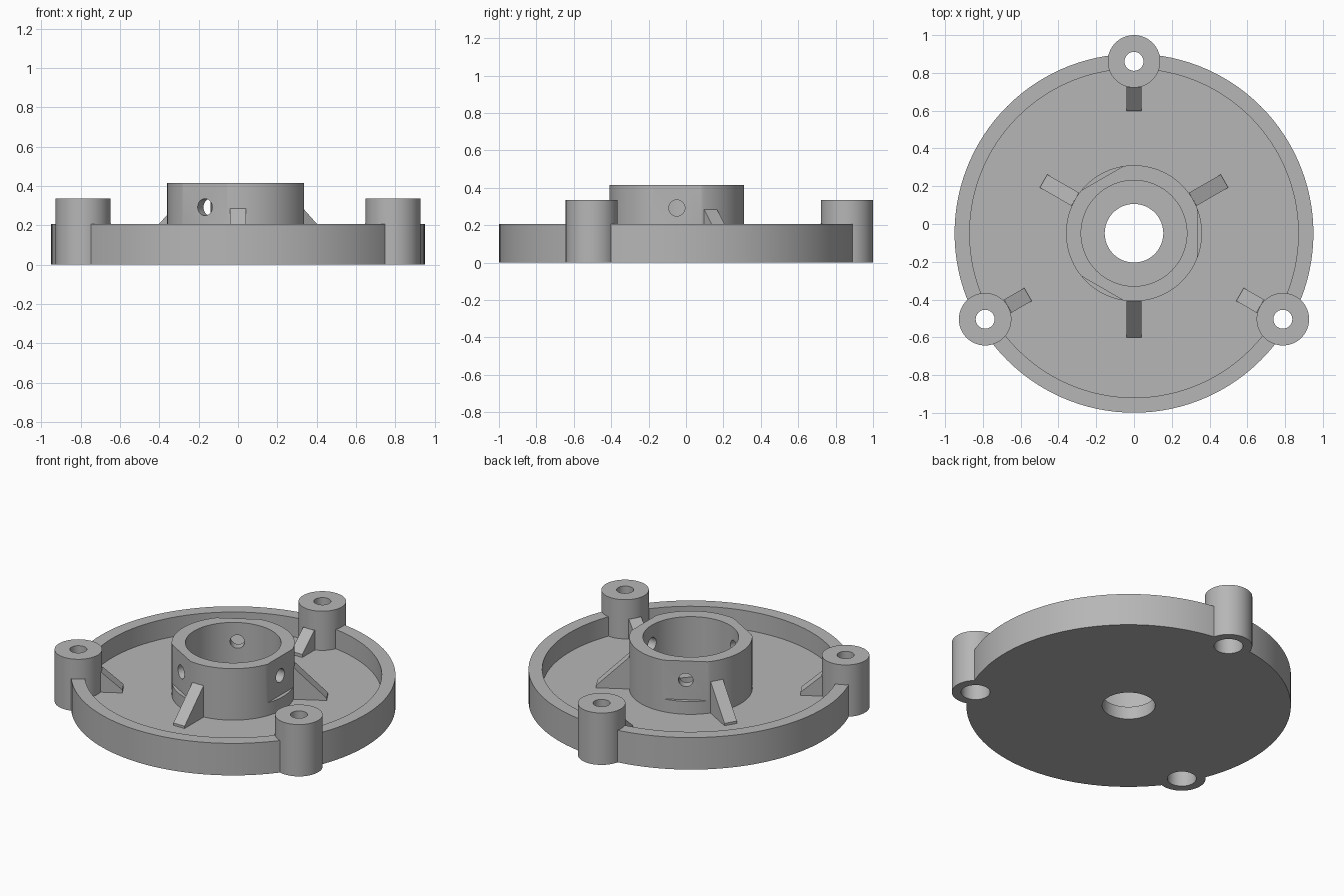
import bpy, bmesh, math
from mathutils import Matrix, Vector

cube = bpy.data.objects.get("Cube")
if cube:
    bpy.data.objects.remove(cube, do_unlink=True)

CENTRE = Vector((0, -0.049, 0))
FLOOR = 0.082
HUB_R = 0.36
BOSS_RING = 0.91
BOSS_R = 0.139

grey = bpy.data.materials.new("plain_grey")
grey.use_nodes = True
grey.diffuse_color = (0.47, 0.47, 0.47, 1)
grey.node_tree.nodes["Principled BSDF"].inputs["Base Color"].default_value = (0.47, 0.47, 0.47, 1)


def finish(name, bm, matrix):
    bmesh.ops.recalc_face_normals(bm, faces=bm.faces)
    bm.transform(Matrix.Translation(CENTRE) @ matrix)
    mesh = bpy.data.meshes.new(name)
    bm.to_mesh(mesh)
    bm.free()
    mesh.materials.append(grey)
    obj = bpy.data.objects.new(name, mesh)
    bpy.context.collection.objects.link(obj)
    return obj


def lathe(name, profile, matrix=Matrix(), steps=96):
    """Revolve a closed (radius, height) outline around z."""
    bm = bmesh.new()
    rings = []
    for i in range(steps):
        a = math.tau * i / steps
        rings.append([bm.verts.new((r * math.cos(a), r * math.sin(a), z)) for r, z in profile])
    n = len(profile)
    for i in range(steps):
        a, b = rings[i], rings[(i + 1) % steps]
        for j in range(n):
            k = (j + 1) % n
            bm.faces.new((a[j], b[j], b[k], a[k]))
    return finish(name, bm, matrix)


def rib(name, outline, angle, width=0.08):
    """Extrude a (radius, height) outline sideways and turn it about the axis."""
    bm = bmesh.new()
    face = bm.faces.new([bm.verts.new((r, -width / 2, z)) for r, z in outline])
    ext = bmesh.ops.extrude_face_region(bm, geom=[face])
    verts = [v for v in ext["geom"] if isinstance(v, bmesh.types.BMVert)]
    bmesh.ops.translate(bm, verts=verts, vec=(0, width, 0))
    return finish(name, bm, turn(angle))


def cylinder(name, radius, depth, matrix, steps=48):
    bm = bmesh.new()
    bmesh.ops.create_cone(bm, cap_ends=True, segments=steps, radius1=radius,
                          radius2=radius, depth=depth)
    return finish(name, bm, matrix)


def box(name, low, high, matrix):
    bm = bmesh.new()
    bmesh.ops.create_cube(bm, size=1)
    low, high = Vector(low), Vector(high)
    bmesh.ops.scale(bm, verts=bm.verts, vec=high - low)
    bmesh.ops.translate(bm, verts=bm.verts, vec=(low + high) / 2)
    return finish(name, bm, matrix)


def turn(degrees):
    return Matrix.Rotation(math.radians(degrees), 4, "Z")


def cut(target, cutter):
    cutter.hide_render = True
    mod = target.modifiers.new("cut", "BOOLEAN")
    mod.operation = "DIFFERENCE"
    mod.solver = "EXACT"
    mod.object = cutter
    bpy.context.view_layer.objects.active = target
    bpy.ops.object.modifier_apply(modifier=mod.name)
    bpy.data.objects.remove(cutter, do_unlink=True)


# Dished plate and stepped hub in one revolved outline
plate = lathe("plate_and_hub", [
    (0.155, 0), (0.95, 0), (0.95, 0.207), (0.87, 0.207), (0.87, FLOOR),
    (HUB_R, FLOOR), (HUB_R, 0.415), (0.28, 0.415), (0.28, FLOOR), (0.155, FLOOR)], steps=120)
parts = [plate]

# Three flats with radial screw holes on the hub
for angle in (0, 120, 240):
    cut(plate, box("flat_cutter", (0.336, -0.2, 0.165), (0.5, 0.2, 0.5), turn(angle)))
    drill = turn(angle) @ Matrix.Translation((0.32, 0, 0.292)) @ Matrix.Rotation(math.pi / 2, 4, "Y")
    cut(plate, cylinder("screw_cutter", 0.043, 0.24, drill))

for number, angle in enumerate((90, 210, 330), 1):
    # Hollow mounting boss, counterbored from below
    place = turn(angle) @ Matrix.Translation((BOSS_RING, 0, 0))
    cut(plate, cylinder("boss_cutter", BOSS_R - 0.001, 1, place, 64))
    parts.append(lathe(f"mounting_boss_{number}", [
        (0.085, 0), (BOSS_R, 0), (BOSS_R, 0.335), (0.05, 0.335),
        (0.05, 0.19), (0.085, 0.19)], place, 64))
    # Gusset leaning on the boss
    inner = BOSS_RING - BOSS_R
    parts.append(rib(f"boss_rib_{number}", [
        (0.648, FLOOR - 0.01), (0.648, FLOOR + 0.02), (inner, 0.21),
        (inner + 0.02, 0.21), (inner + 0.02, FLOOR - 0.01)], angle))
    # Gusset leaning on the hub, opposite the bosses
    parts.append(rib(f"hub_rib_{number}", [
        (0.553, FLOOR - 0.01), (0.553, FLOOR + 0.015), (HUB_R, 0.285),
        (HUB_R - 0.02, 0.285), (HUB_R - 0.02, FLOOR - 0.01)], angle + 180))

# Smooth round walls, sharp edges kept
bpy.ops.object.select_all(action="DESELECT")
for obj in parts:
    obj.select_set(True)
bpy.context.view_layer.objects.active = plate
bpy.ops.object.shade_smooth_by_angle(angle=math.radians(25))
